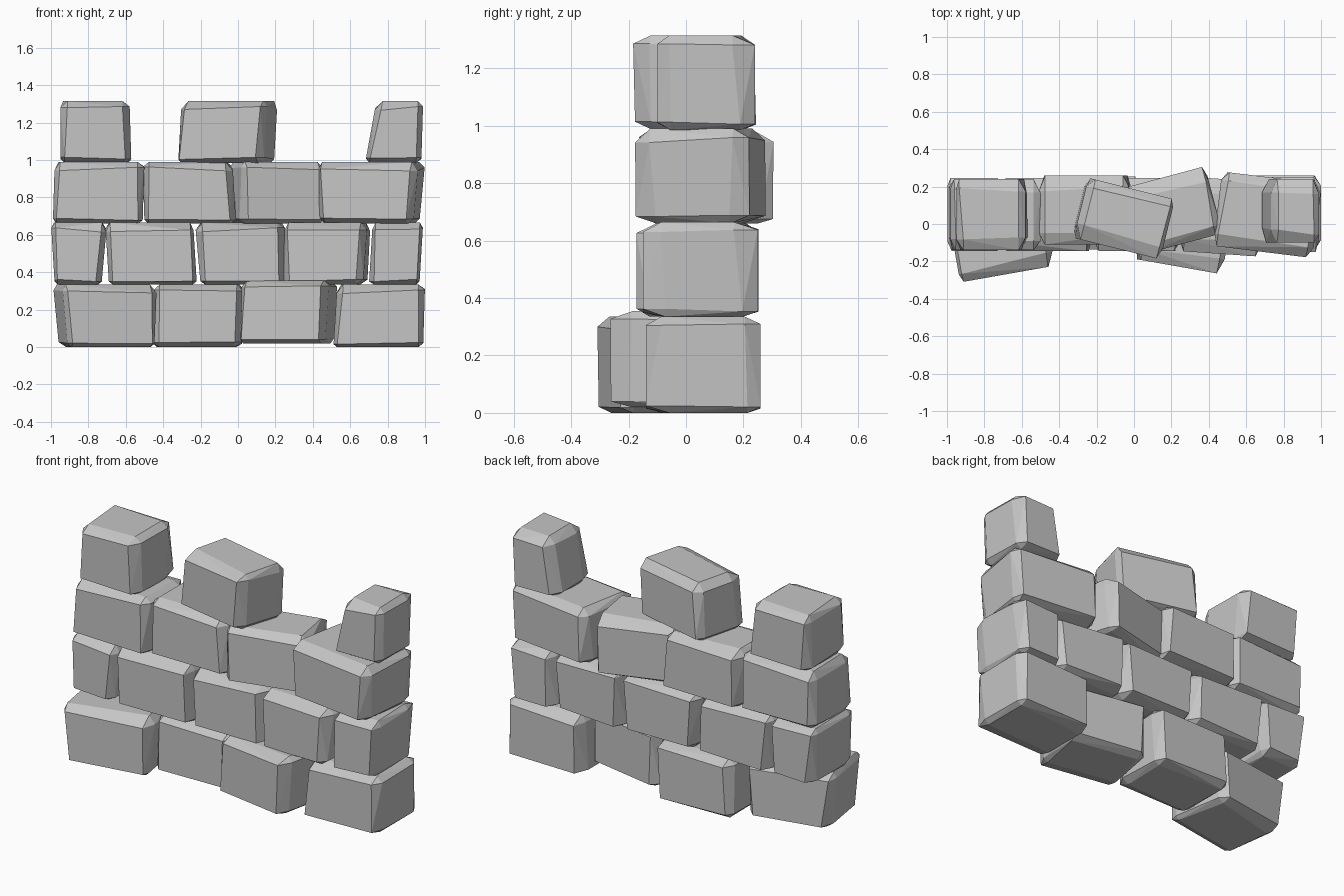
import bpy
import bmesh
import random
from math import radians, sin, cos
from mathutils import Matrix, Vector

random.seed(4)

cube = bpy.data.objects.get("Cube")
if cube:
    bpy.data.objects.remove(cube, do_unlink=True)

# Single stone colour
stone = bpy.data.materials.new("stone grey")
stone.use_nodes = True
grey = (0.56, 0.56, 0.56, 1.0)
stone.diffuse_color = grey
stone.node_tree.nodes["Principled BSDF"].inputs["Base Color"].default_value = grey


def squeeze(left, right, half_depth, angle):
    """Shrink a span so that the turned block still fits it."""
    middle = (left + right) / 2
    width = (right - left - 1.4 * half_depth * abs(sin(angle))) / cos(angle)
    return -width / 2, width / 2, middle


def chamfer_points(low, high, z0, z1, half_depth):
    """Three points per corner, one on each neighbouring face."""
    height = z1 - z0
    for side in (0, 1):
        for depth in (-1, 1):
            for top in (0, 1):
                in_x = random.uniform(0.015, 0.04)
                in_y = random.uniform(0.04, 0.085)
                in_z = random.uniform(0.025, 0.05) if top else random.uniform(0.015, 0.03)
                for cut_x, cut_y, cut_z in ((0, 1, 1), (1, 0, 1), (1, 1, 0)):
                    t = cut_z * in_z / height
                    t = 1 - t if top else t
                    x = low[side] + (high[side] - low[side]) * t
                    x += (-1 if side else 1) * cut_x * in_x
                    y = depth * (half_depth - cut_y * in_y)
                    yield Vector((x, y, z0 + height * t))


def stone_block(name, z0, z1, bottom, top, y, half_depth, turn, lift=0):
    """Chamfered, slightly skewed block turned about the vertical."""
    angle = radians(turn)
    bl, br, bm = squeeze(*bottom, half_depth, angle)
    tl, tr, tm = squeeze(*top, half_depth, angle)
    middle = (bm + tm) / 2
    low = (bl + bm - middle, br + bm - middle)
    high = (tl + tm - middle, tr + tm - middle)

    bm_block = bmesh.new()
    for point in chamfer_points(low, high, z0, z1, half_depth):
        bm_block.verts.new(point)
    bmesh.ops.convex_hull(bm_block, input=bm_block.verts[:])
    bmesh.ops.dissolve_limit(bm_block, angle_limit=radians(1),
                             verts=bm_block.verts[:], edges=bm_block.edges[:])
    bmesh.ops.transform(bm_block, verts=bm_block.verts[:],
                        matrix=Matrix.Translation((middle, y, lift)) @ Matrix.Rotation(angle, 4, "Z"))
    bmesh.ops.recalc_face_normals(bm_block, faces=bm_block.faces[:])
    mesh = bpy.data.meshes.new(name)
    bm_block.to_mesh(mesh)
    bm_block.free()
    mesh.materials.append(stone)
    block = bpy.data.objects.new(name, mesh)
    bpy.context.collection.objects.link(block)


# Each block: bottom span, top span, depth centre, half depth, turn in degrees, lift
foundation = [
    ((-.96, -.45), (-.99, -.43), -.075, .195, 10),
    ((-.46, .02), (-.45, .03), .06, .195, 0),
    ((.01, .51), (.02, .53), -.035, .195, -10, .02),
    ((.51, .99), (.53, 1), .06, .2, 0),
]
second_course = [
    ((-.98, -.73), (-1, -.7), .05, .195, 0),
    ((-.69, -.22), (-.71, -.24), .05, .195, 0),
    ((-.2, .25), (-.23, .25), .05, .195, 0),
    ((.24, .69), (.25, .71), .04, .2, -4),
    ((.7, .97), (.72, .99), .05, .2, 0),
]
third_course = [
    ((-.99, -.51), (-.98, -.5), .05, .19, 0),
    ((-.5, -.01), (-.51, -.03), .075, .185, 0),
    ((-.06, .46), (-.05, .46), .07, .185, 15),
    ((.43, .97), (.43, 1), .05, .2, -7),
]
battlement = [
    ((-.95, -.57), (-.95, -.58), .05, .19, 0),
    ((-.32, .19), (-.31, .21), .03, .165, -14),
    ((.68, .98), (.74, .99), .07, .17, 0),
]

courses = (
    ("foundation", 0, .335, foundation),
    ("second_course", .335, .665, second_course),
    ("third_course", .66, .99, third_course),
    ("battlement", .985, 1.315, battlement),
)
for course, base, crest, blocks in courses:
    for number, block in enumerate(blocks, start=1):
        stone_block(f"{course}_stone_{number}", base, crest, *block)
